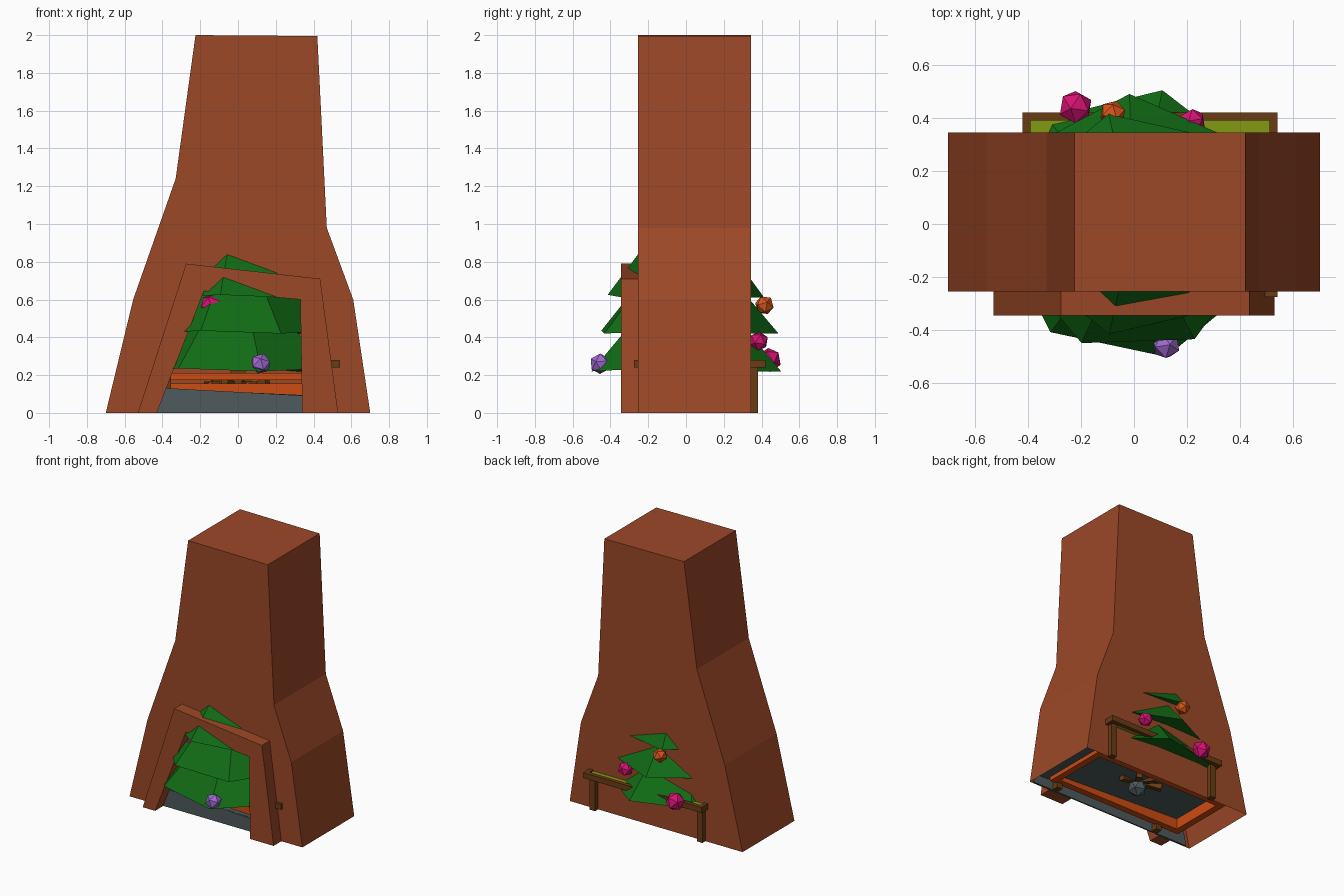
import bpy, bmesh, math
from mathutils import Vector, Matrix

if "Cube" in bpy.data.objects:
    bpy.data.objects.remove(bpy.data.objects["Cube"])


def material(name, r, g, b):
    m = bpy.data.materials.new(name)
    m.diffuse_color = [((c / 255 + 0.055) / 1.055) ** 2.4 for c in (r, g, b)] + [1]
    m.use_nodes = True
    m.node_tree.nodes["Principled BSDF"].inputs["Base Color"].default_value = m.diffuse_color
    return m


BRICK = material("brick red", 156, 72, 39)
GREEN = material("fir green", 17, 108, 21)
GREY = material("slate grey", 78, 90, 93)
ORANGE = material("ember orange", 205, 76, 18)
BROWN = material("dark wood", 106, 60, 20)
LIME = material("yellow green", 132, 152, 20)
PINK = material("pink", 215, 18, 115)
PURPLE = material("lilac", 160, 105, 208)
BAUBLE = material("bauble orange", 215, 85, 25)


def finish(name, bm, mat):
    bmesh.ops.recalc_face_normals(bm, faces=bm.faces)
    me = bpy.data.meshes.new(name)
    bm.to_mesh(me)
    bm.free()
    me.materials.append(mat)
    ob = bpy.data.objects.new(name, me)
    bpy.context.collection.objects.link(ob)
    return ob


def prism(name, pts, y0, y1, mat):
    """Extrude an x-z outline along y."""
    bm = bmesh.new()
    f = bm.faces.new([bm.verts.new((x, y0, z)) for x, z in pts])
    r = bmesh.ops.extrude_face_region(bm, geom=[f], use_keep_orig=True)
    vs = [v for v in r["geom"] if isinstance(v, bmesh.types.BMVert)]
    bmesh.ops.translate(bm, verts=vs, vec=(0, y1 - y0, 0))
    return finish(name, bm, mat)


def box(name, lo, hi, mat, turn=0.0, tilt=0.0):
    bm = bmesh.new()
    lo, hi = Vector(lo), Vector(hi)
    bmesh.ops.create_cube(bm, size=1)
    bmesh.ops.scale(bm, vec=hi - lo, verts=bm.verts)
    m = Matrix.Rotation(turn, 4, 'Z') @ Matrix.Rotation(tilt, 4, 'Y')
    bmesh.ops.transform(bm, matrix=Matrix.Translation((lo + hi) / 2) @ m, verts=bm.verts)
    return finish(name, bm, mat)


def ring(name, x0, x1, y0, y1, z0, z1, w, mat):
    """Rectangular frame made of four beams."""
    box(name + "_front", (x0, y0, z0), (x1, y0 + w, z1), mat)
    box(name + "_back", (x0, y1 - w, z0), (x1, y1, z1), mat)
    box(name + "_left", (x0, y0 + w, z0), (x0 + w, y1 - w, z1), mat)
    box(name + "_right", (x1 - w, y0 + w, z0), (x1, y1 - w, z1), mat)


# Chimney body: open-bottomed shell with a doorway in the front wall
Y0, Y1 = -0.255, 0.345
outer = [(-.7, 0), (-.555, .6), (-.33, 1.24), (-.225, 2), (.42, 1.995), (.47, .98), (.61, .6), (.7, 0)]
door = [(.34, 0), (.33, .6), (-.18, .645), (-.43, 0)]
bm = bmesh.new()
front = [bm.verts.new((x, Y0, z)) for x, z in outer]
back = [bm.verts.new((x, Y1, z)) for x, z in outer]
hole = [bm.verts.new((x, Y0, z)) for x, z in door]
bm.faces.new(front + hole)
bm.faces.new(back)
for i in range(len(outer) - 1):
    bm.faces.new((front[i], front[i + 1], back[i + 1], back[i]))
finish("chimney_body", bm, BRICK)

# Surround of the fireplace opening
surround = [(-.53, 0), (-.275, .79), (.435, .71), (.53, 0)]
prism("fireplace_surround", surround + door, -0.345, Y0, BRICK)

# Slate hearth: raised plate with a front lip, sloping down to the right
prism("hearth_lip", [(-.66, 0), (-.63, .145), (.65, .075), (.68, 0)], -0.25, -0.24, GREY)
prism("hearth_plate", [(-.65, .125), (-.65, .14), (.66, .08), (.66, .065)], -0.24, 0.335, GREY)

# Ember-coloured wooden frames on the hearth
ring("hearth_frame", -.56, .56, -.21, .30, .04, .155, .05, ORANGE)
ring("inner_frame", -.36, .36, -.13, .22, .175, .21, .05, ORANGE)

# Table with a yellow-green top, poking out of the back wall
ring("table_rail", -.42, .54, -.275, .42, .24, .28, .03, BROWN)
box("table_top", (-.39, -.245, .255), (.51, .39, .27), LIME)
for x in (-.40, .47):
    for y in (-.235, .335):
        box("table_leg", (x, y, 0), (x + .045, y + .045, .25), BROWN)

# Logs and stone at the middle of the hearth
for i in range(4):
    a = i * math.pi / 4 + .2
    box("log", (-.15, .035, .10), (.19, .075, .14), BROWN, a, .25)
for x in (-.14, .06):
    box("log_end", (x - .03, -.2, .12), (x + .03, -.08, .165), BROWN, .2)
bm = bmesh.new()
bmesh.ops.create_icosphere(bm, subdivisions=1, radius=.07,
                           matrix=Matrix.Translation((.02, .06, .07)))
finish("hearth_stone", bm, GREY)

# Fir tree: stacked seven-sided cones and a trunk
for z0, r0, z1, turn in ((.22, .515, .82, 78), (.42, .49, 1.0, 92), (.61, .425, 1.18, 103)):
    bm = bmesh.new()
    tip = bm.verts.new((0, 0, z1))
    rim = []
    for i in range(7):
        a = math.radians(turn + i * 360 / 7)
        rim.append(bm.verts.new((r0 * math.cos(a), r0 * math.sin(a), z0 + .015 * (i % 2))))
    base = bm.verts.new((0, 0, z0 + .06))
    for i in range(7):
        j = (i + 1) % 7
        bm.faces.new((rim[i], rim[j], tip))
        bm.faces.new((rim[j], rim[i], base))
    finish("fir_layer", bm, GREEN)
box("tree_trunk", (-.04, -.04, .12), (.04, .04, .4), BROWN)

# Faceted baubles
for x, y, z, r, m in ((-.22, .44, .28, .066, PINK), (.22, .385, .38, .052, PINK),
                      (-.08, .415, .57, .052, BAUBLE), (.12, -.455, .26, .056, PURPLE),
                      (-.14, -.285, .57, .062, PINK)):
    bm = bmesh.new()
    bmesh.ops.create_icosphere(bm, subdivisions=1, radius=r,
                               matrix=Matrix.Translation((x, y, z)) @ Matrix.Rotation(x * 9, 4, 'X'))
    finish("bauble", bm, m)
